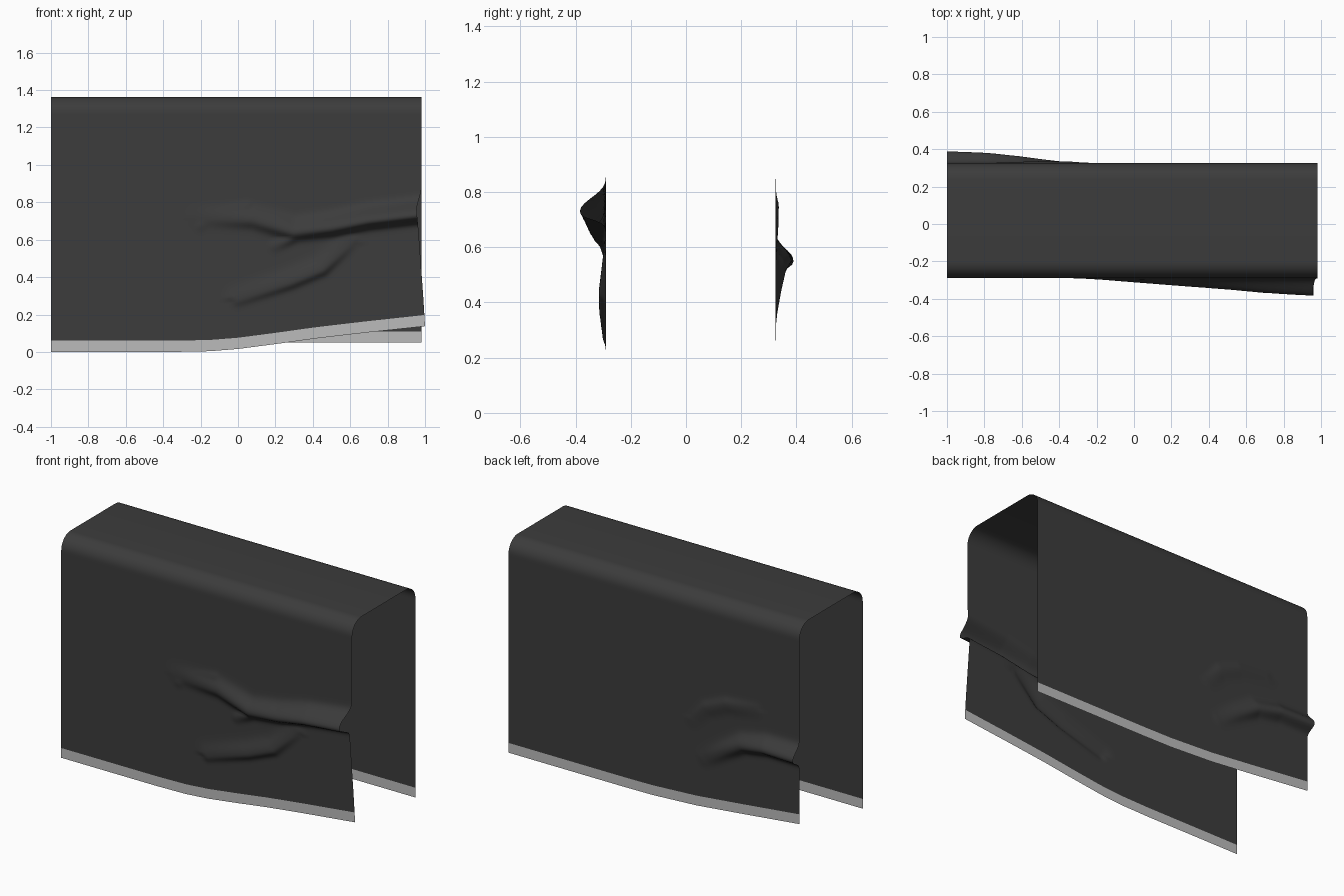
import bpy, bmesh, math
from mathutils import Vector

cube = bpy.data.objects.get("Cube")
if cube:
    bpy.data.objects.remove(cube, do_unlink=True)

COLUMNS, WALL_ROWS, CORNER_ROWS = 150, 90, 10
X_MIN, X_MAX = -1.0, 0.98
Y_FRONT, Y_BACK, TOP, RADIUS = -0.29, 0.325, 1.363, 0.09
HEM = 0.06


def make_material(name, value):
    mat = bpy.data.materials.new(name)
    mat.use_nodes = True
    color = (value, value, value, 1)
    mat.diffuse_color = color
    bsdf = mat.node_tree.nodes["Principled BSDF"]
    bsdf.inputs["Base Color"].default_value = color
    bsdf.inputs["Roughness"].default_value = 0.8
    return mat


def interp(points, v):
    """Piecewise linear lookup."""
    if v <= points[0][0]:
        return points[0][1]
    for (a, fa), (b, fb) in zip(points, points[1:]):
        if v <= b:
            return fa + (fb - fa) * (v - a) / (b - a)
    return points[-1][1]


def smooth(a, b, v):
    t = max(0, min(1, (v - a) / (b - a)))
    return t * t * (3 - 2 * t)


# Folds: path of (x, z, height), width above the path, width below it
FRONT_FOLDS = [
    ([(-.22, .72, .004), (.08, .71, .028), (.3, .645, .045), (.5, .67, .06),
      (.7, .71, .078), (1, .745, .095)], .055, .042),
    ([(0, .28, .012), (.28, .37, .024), (.45, .44, .026), (.6, .58, .008)], .06, .03),
    ([(.2, .57, .008), (.3, .62, .025)], .03, .03),
    ([(-.2, .68, .006), (-.1, .75, .008), (.05, .77, .01)], .03, .03),
]
BACK_FOLDS = [
    ([(-.36, .37, .005), (-.5, .46, .022), (-.62, .53, .038), (-.78, .56, .055),
      (-1, .56, .064)], .05, .042),
    ([(-.28, .6, .004), (-.36, .69, .01), (-.5, .75, .011), (-.7, .77, .004)], .03, .05),
]


def fold_height(folds, x, z):
    p = Vector((x, z))
    total = 0
    for path, above, below in folds:
        best = None
        for a, b in zip(path, path[1:]):
            start, along = Vector(a[:2]), Vector(b[:2]) - Vector(a[:2])
            t = max(0, min(1, (p - start).dot(along) / along.length_squared))
            near = start + along * t
            d = (p - near).length
            if best is None or d < best[0]:
                best = (d, a[2] + (b[2] - a[2]) * t, z > near.y)
        width = above if best[2] else below
        total = max(total, best[1] * math.exp(-(best[0] / width) ** 2.4))
    return total


# Lower edges, lifted where the cloth is bunched up
FRONT_EDGE = [(-.35, .06), (-.15, .064), (0, .076), (.2, .102), (.4, .13), (.7, .166), (1, .2)]
BACK_EDGE = [(-1, .2), (-.6, .158), (-.3, .128), (0, .112), (.2, .11)]
END_SHIFT = [(.14, .02), (.3, .01), (.65, -.015), (.78, -.025), (.86, 0)]


def wall_row(front, t, drop=0):
    """One row of points along a wall, t from lower edge (0) to corner (1)."""
    row = []
    for c in range(COLUMNS + 1):
        x = X_MIN + (X_MAX - X_MIN) * c / COLUMNS
        low = interp(FRONT_EDGE if front else BACK_EDGE, x) - drop
        z = low + (TOP - RADIUS - low) * t
        bulge = fold_height(FRONT_FOLDS if front else BACK_FOLDS, x, z)
        y = Y_FRONT - bulge if front else Y_BACK + bulge
        if front:
            x += interp(END_SHIFT, z) * smooth(.5, X_MAX, x)
        # heavy folds droop slightly
        row.append((x, y, z - bulge * .15))
    return row


def straight_row(y, z):
    return [(X_MIN + (X_MAX - X_MIN) * c / COLUMNS, y, z) for c in range(COLUMNS + 1)]


def sheet(name, rows, mat):
    bm = bmesh.new()
    grid = [[bm.verts.new(p) for p in row] for row in rows]
    for lower, upper in zip(grid, grid[1:]):
        for c in range(COLUMNS):
            bm.faces.new((lower[c], lower[c + 1], upper[c + 1], upper[c]))
    mesh = bpy.data.meshes.new(name)
    bm.to_mesh(mesh)
    bm.free()
    mesh.materials.append(mat)
    obj = bpy.data.objects.new(name, mesh)
    bpy.context.collection.objects.link(obj)
    for poly in mesh.polygons:
        poly.use_smooth = True
    return obj


dark_cloth = make_material("dark grey cloth", 0.045)
pale_trim = make_material("pale grey trim", 0.5)

# Cover: front wall, rounded corner, flat top, rounded corner, back wall
rows = [wall_row(True, r / WALL_ROWS) for r in range(WALL_ROWS + 1)]
for k in range(1, CORNER_ROWS + 1):
    a = math.pi / 2 * k / CORNER_ROWS
    rows.append(straight_row(Y_FRONT + RADIUS * (1 - math.cos(a)),
                             TOP - RADIUS * (1 - math.sin(a))))
for k in range(CORNER_ROWS):
    a = math.pi / 2 * k / CORNER_ROWS
    rows.append(straight_row(Y_BACK - RADIUS * (1 - math.sin(a)),
                             TOP - RADIUS * (1 - math.cos(a))))
rows += [wall_row(False, 1 - r / WALL_ROWS) for r in range(WALL_ROWS + 1)]
sheet("cloth_cover", rows, dark_cloth)

# Pale hems along both lower edges
sheet("front_hem", [wall_row(True, 0, HEM), wall_row(True, 0)], pale_trim)
sheet("back_hem", [wall_row(False, 0), wall_row(False, 0, HEM)], pale_trim)
